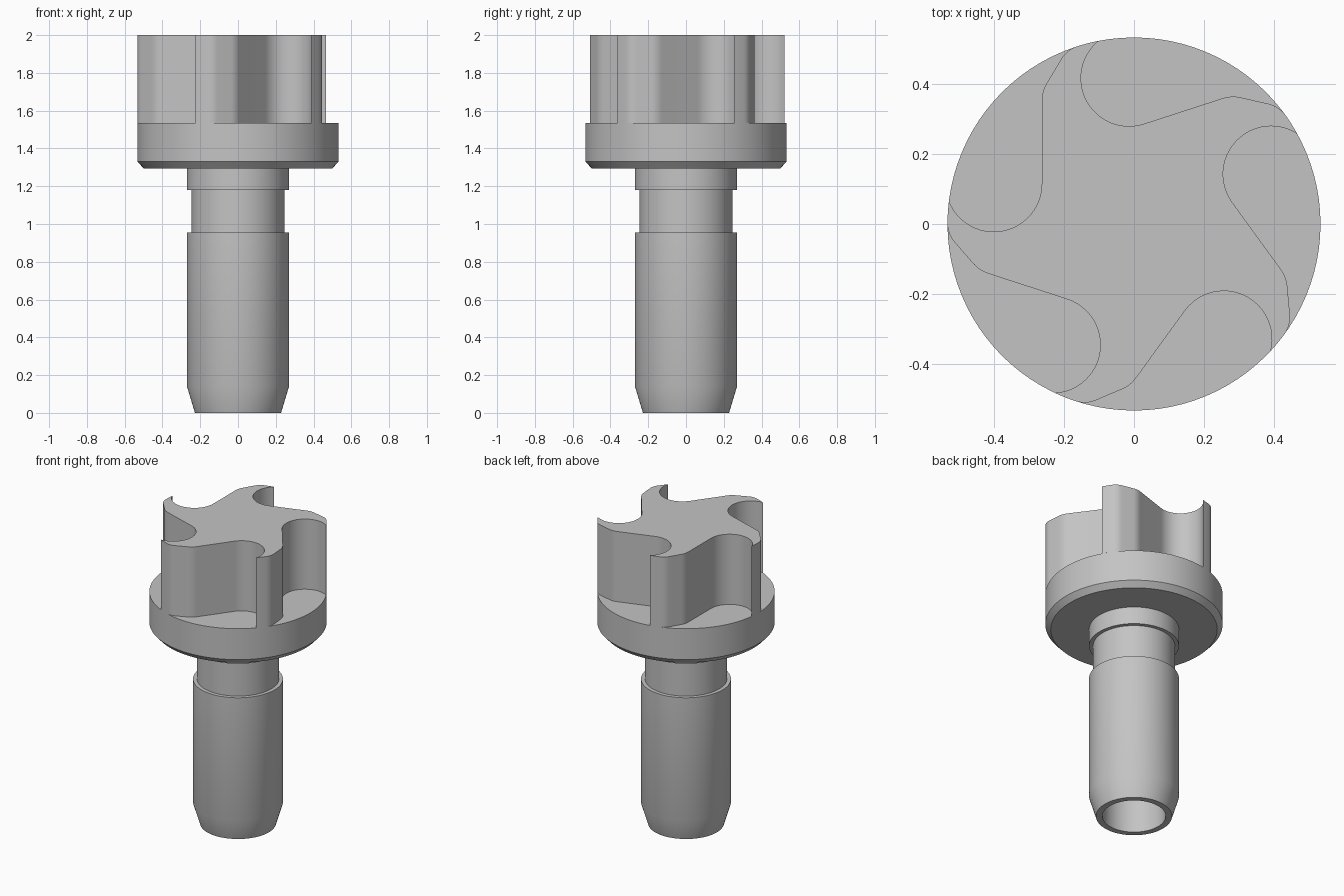
import bpy, bmesh, math
from mathutils import Vector, Matrix

if "Cube" in bpy.data.objects:
    bpy.data.objects.remove(bpy.data.objects["Cube"])

grey = bpy.data.materials.new("plain_grey")
grey.use_nodes = True
grey.diffuse_color = (0.55, 0.55, 0.55, 1)
grey.node_tree.nodes["Principled BSDF"].inputs["Base Color"].default_value = (0.55, 0.55, 0.55, 1)

RIM = 0.532


def finish(name, bm):
    """Turn a bmesh into a smooth object with sharp edges kept."""
    bmesh.ops.recalc_face_normals(bm, faces=bm.faces)
    mesh = bpy.data.meshes.new(name)
    bm.to_mesh(mesh)
    bm.free()
    obj = bpy.data.objects.new(name, mesh)
    bpy.context.collection.objects.link(obj)
    mesh.materials.append(grey)
    bpy.ops.object.select_all(action="DESELECT")
    obj.select_set(True)
    bpy.context.view_layer.objects.active = obj
    bpy.ops.object.shade_smooth_by_angle(angle=math.radians(28))
    return obj


def lathe(name, profile, steps=96):
    """Spin a radius/height profile round the z axis."""
    bm = bmesh.new()
    verts = [bm.verts.new((r, 0, z)) for r, z in profile]
    edges = [bm.edges.new(pair) for pair in zip(verts, verts[1:])]
    bmesh.ops.spin(bm, geom=verts + edges, cent=(0, 0, 0), axis=(0, 0, 1),
                   angle=math.tau, steps=steps, use_duplicate=False)
    bmesh.ops.remove_doubles(bm, verts=bm.verts, dist=0.0001)
    return finish(name, bm)


def arc(cx, cy, r, start, end, steps):
    angles = [math.radians(start + (end - start) * i / steps) for i in range(steps + 1)]
    return [Vector((cx + r * math.cos(a), cy + r * math.sin(a), 0)) for a in angles]


def bend(a, b, c, steps=8):
    """Rounded corner from a to c, pulled towards b."""
    a, b, c = (Vector((*p, 0)) for p in (a, b, c))
    ts = [i / steps for i in range(steps + 1)]
    return [a * (1 - t) ** 2 + b * 2 * t * (1 - t) + c * t * t for t in ts]


# Hollow shaft with tapered foot and retaining groove
lathe("shaft", [(0, 1.2), (0.19, 1.2), (0.19, 0), (0.228, 0), (0.27, 0.14),
                (0.27, 0.955), (0.246, 0.955), (0.246, 1.18), (0.27, 1.18),
                (0.27, 1.3)])

# Round flange with chamfered underside
lathe("flange", [(0, 1.295), (0.5, 1.295), (RIM, 1.33), (RIM, 1.535), (0, 1.535)])

# Five-armed rotor: one scooped pocket and one arm tip, repeated round the axis
pocket = arc(-0.4, 0.115, 0.137, 201, 360, 24)
pocket += bend((-0.263, 0.35), (-0.263, 0.38), (-0.247, 0.405))
pocket += bend((-0.208, 0.47), (-0.19, 0.5), (-0.155, 0.509))
tip = arc(0, 0, RIM, 106, 102, 3)
bm = bmesh.new()
outline = []
for i in range(5):
    turn = Matrix.Rotation(-i * math.tau / 5, 4, "Z")
    outline += [bm.verts.new(turn @ p + Vector((0, 0, 1.535))) for p in pocket + tip]
base = bm.faces.new(outline)
top = bmesh.ops.extrude_face_region(bm, geom=[base], use_keep_orig=True)["geom"]
bmesh.ops.translate(bm, vec=(0, 0, 2 - 1.535),
                    verts=[g for g in top if isinstance(g, bmesh.types.BMVert)])
finish("rotor", bm)
